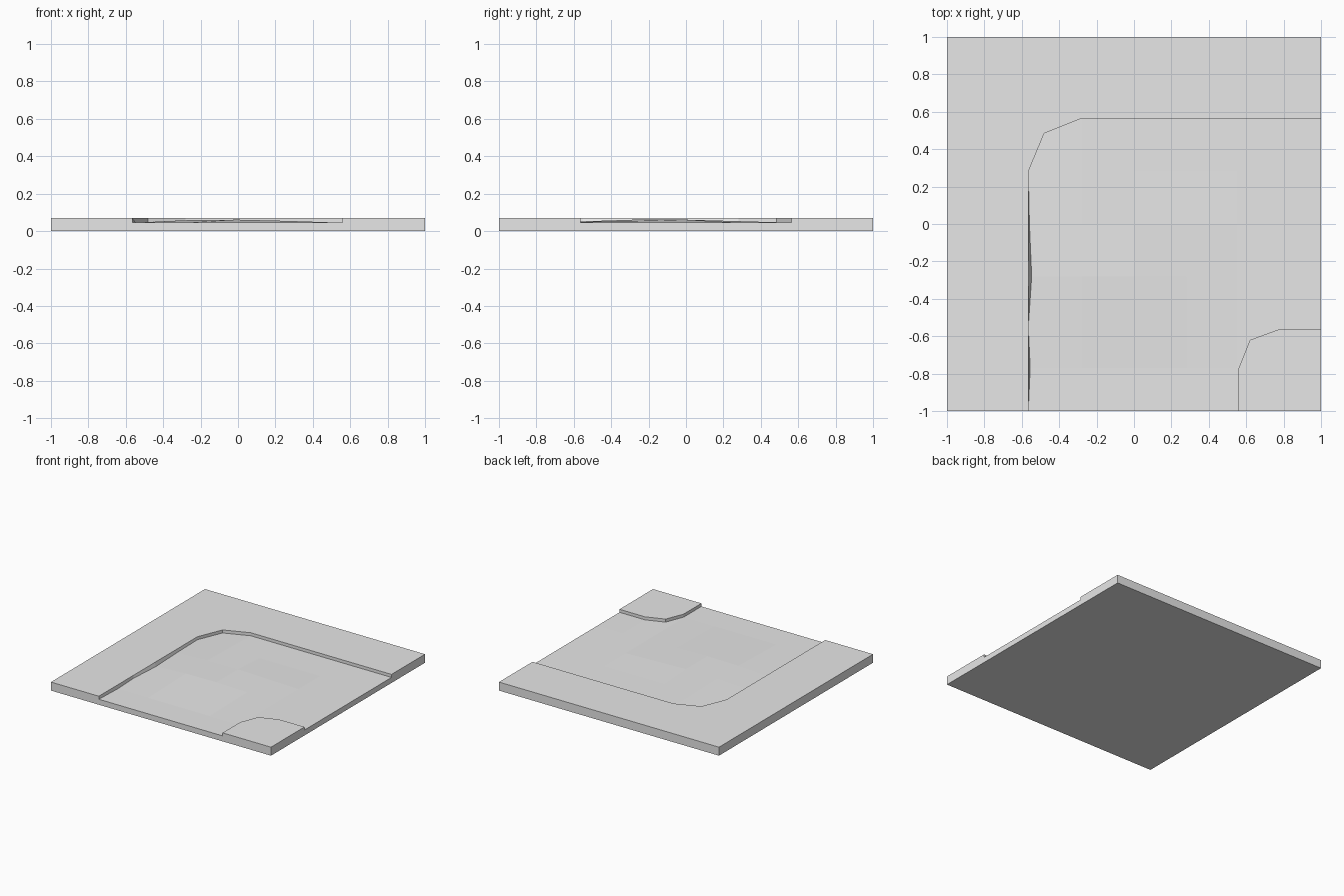
import bpy
import bmesh
from mathutils import Vector

cube = bpy.data.objects.get("Cube")
if cube:
    bpy.data.objects.remove(cube, do_unlink=True)

ROAD_Z, KERB_Z = 0.045, 0.07

grey = bpy.data.materials.new("plain grey")
grey.use_nodes = True
grey.diffuse_color = (0.8, 0.8, 0.8, 1)
grey.node_tree.nodes["Principled BSDF"].inputs["Base Color"].default_value = (0.8, 0.8, 0.8, 1)

bm = bmesh.new()


def points(coords):
    return [bm.verts.new((x, y, ROAD_Z)) for x, y in coords]


# Flat plan: outer kerb, bending road and inner corner kerb share their edges
outer_edge = points([(-0.565, -1), (-0.565, 0.28), (-0.48, 0.485), (-0.28, 0.565), (1, 0.565)])
inner_edge = points([(1, -0.565), (0.77, -0.565), (0.62, -0.62), (0.56, -0.77), (0.56, -1)])
front_left, back_right, back_left, front_right = points([(-1, -1), (1, 1), (-1, 1), (1, -1)])
outer_kerb = bm.faces.new([front_left] + outer_edge + [back_right, back_left])
corner_kerb = bm.faces.new(inner_edge + [front_right])
bm.faces.new(outer_edge[::-1] + inner_edge[::-1])
outer_kerb.material_index = corner_kerb.material_index = 1  # temporary kerb tag

# Paving grid
cuts = [((c, 0, 0), (1, 0, 0)) for c in (-0.28, 0, 0.28, 0.55, 0.77)]
cuts += [((0, c, 0), (0, 1, 0)) for c in (-0.77, -0.55, -0.28, 0, 0.28)]
for co, normal in cuts:
    bmesh.ops.bisect_plane(bm, geom=bm.verts[:] + bm.edges[:] + bm.faces[:],
                           dist=0.0005, plane_co=co, plane_no=normal)
kerbs = [f for f in bm.faces if f.material_index == 1]

# Slab sides and underside
rim = [e for e in bm.edges if e.is_boundary]
skirt = bmesh.ops.extrude_edge_only(bm, edges=rim)["geom"]
for v in skirt:
    if isinstance(v, bmesh.types.BMVert):
        v.co.z = 0
bmesh.ops.holes_fill(bm, edges=[e for e in bm.edges if e.is_boundary], sides=0)

# Raised kerbs
raised = bmesh.ops.extrude_face_region(bm, geom=kerbs)["geom"]
for v in raised:
    if isinstance(v, bmesh.types.BMVert):
        v.co.z = KERB_Z
leftover = [f for f in kerbs if f.is_valid]
if leftover:
    bmesh.ops.delete(bm, geom=leftover, context="FACES_ONLY")

# Worn road surface: a low mound, and a slightly leaning kerb wall
mound = {(-0.28, 0): 0.013, (0, 0): 0.016, (0.28, 0): 0.006,
         (-0.28, -0.28): 0.013, (0, -0.28): 0.016, (0.28, -0.28): 0.009}
wall_lean = {-0.28: 0.018, -0.77: 0.01, 0: 0.006}
for v in bm.verts:
    if abs(v.co.z - ROAD_Z) < 0.001:
        for (x, y), rise in mound.items():
            if (v.co.xy - Vector((x, y))).length < 0.01:
                v.co.z += rise
        if abs(v.co.x + 0.565) < 0.001:
            for y, lean in wall_lean.items():
                if abs(v.co.y - y) < 0.01:
                    v.co.x += lean

for f in bm.faces:
    f.material_index = 0
    f.smooth = False
bmesh.ops.dissolve_limit(bm, angle_limit=0.002, verts=bm.verts[:], edges=bm.edges[:])
bmesh.ops.recalc_face_normals(bm, faces=bm.faces[:])

mesh = bpy.data.meshes.new("road_corner_tile")
bm.to_mesh(mesh)
bm.free()
mesh.materials.append(grey)
tile = bpy.data.objects.new("road_corner_tile", mesh)
bpy.context.collection.objects.link(tile)
